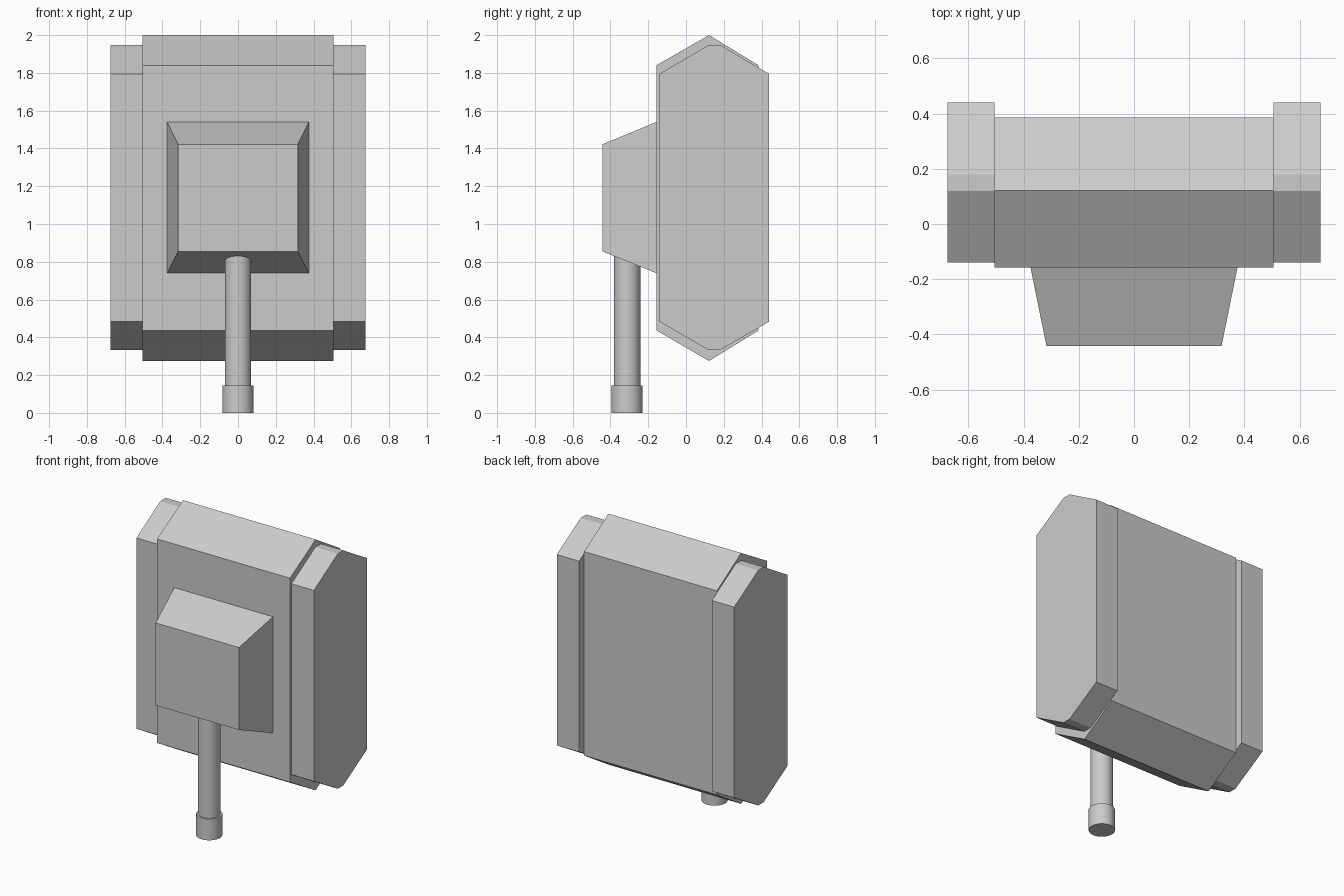
import bpy, bmesh

if "Cube" in bpy.data.objects:
    bpy.data.objects.remove(bpy.data.objects["Cube"])


def make_object(name, bm):
    bmesh.ops.recalc_face_normals(bm, faces=bm.faces[:])
    mesh = bpy.data.meshes.new(name)
    bm.to_mesh(mesh)
    bm.free()
    obj = bpy.data.objects.new(name, mesh)
    bpy.context.collection.objects.link(obj)
    return obj


def loft(name, ring_a, ring_b):
    """Closed solid between two matching outlines."""
    bm = bmesh.new()
    a = [bm.verts.new(p) for p in ring_a]
    b = [bm.verts.new(p) for p in ring_b]
    bm.faces.new(a)
    bm.faces.new(b)
    n = len(a)
    for i in range(n):
        j = (i + 1) % n
        bm.faces.new((a[i], a[j], b[j], b[i]))
    return make_object(name, bm)


def extrude_x(name, profile, x0, x1):
    return loft(name, [(x0, y, z) for y, z in profile],
                [(x1, y, z) for y, z in profile])


def rectangle(y, half_width, z0, z1):
    w = half_width
    return [(-w, y, z0), (w, y, z0), (w, y, z1), (-w, y, z1)]


def cylinder(name, radius, z0, z1, y):
    bpy.ops.mesh.primitive_cylinder_add(
        vertices=32, radius=radius, depth=z1 - z0, location=(0, y, (z0 + z1) / 2))
    obj = bpy.context.object
    obj.name = name
    bpy.ops.object.shade_smooth_by_angle()
    return obj


# Central cabinet with ridged top and bottom
extrude_x("main_body",
          [(-0.157, 0.437), (-0.157, 1.84), (0.122, 2.0),
           (0.385, 1.84), (0.385, 0.437), (0.122, 0.275)],
          -0.505, 0.505)

# Side panels with narrow flat ridges
panel = [(-0.14, 0.483), (-0.14, 1.795), (0.12, 1.948), (0.18, 1.948),
         (0.44, 1.795), (0.44, 0.483), (0.18, 0.332), (0.12, 0.332)]
for side, name in ((-1, "left_side_panel"), (1, "right_side_panel")):
    extrude_x(name, panel, side * 0.505, side * 0.675)

# Tapered front housing
loft("front_housing", rectangle(-0.157, 0.375, 0.74, 1.54),
     rectangle(-0.442, 0.317, 0.855, 1.422))

# Pipe under the housing and its end collar
cylinder("pipe", 0.07, 0.01, 0.85, -0.312)
cylinder("pipe_collar", 0.082, 0.0, 0.146, -0.312)
